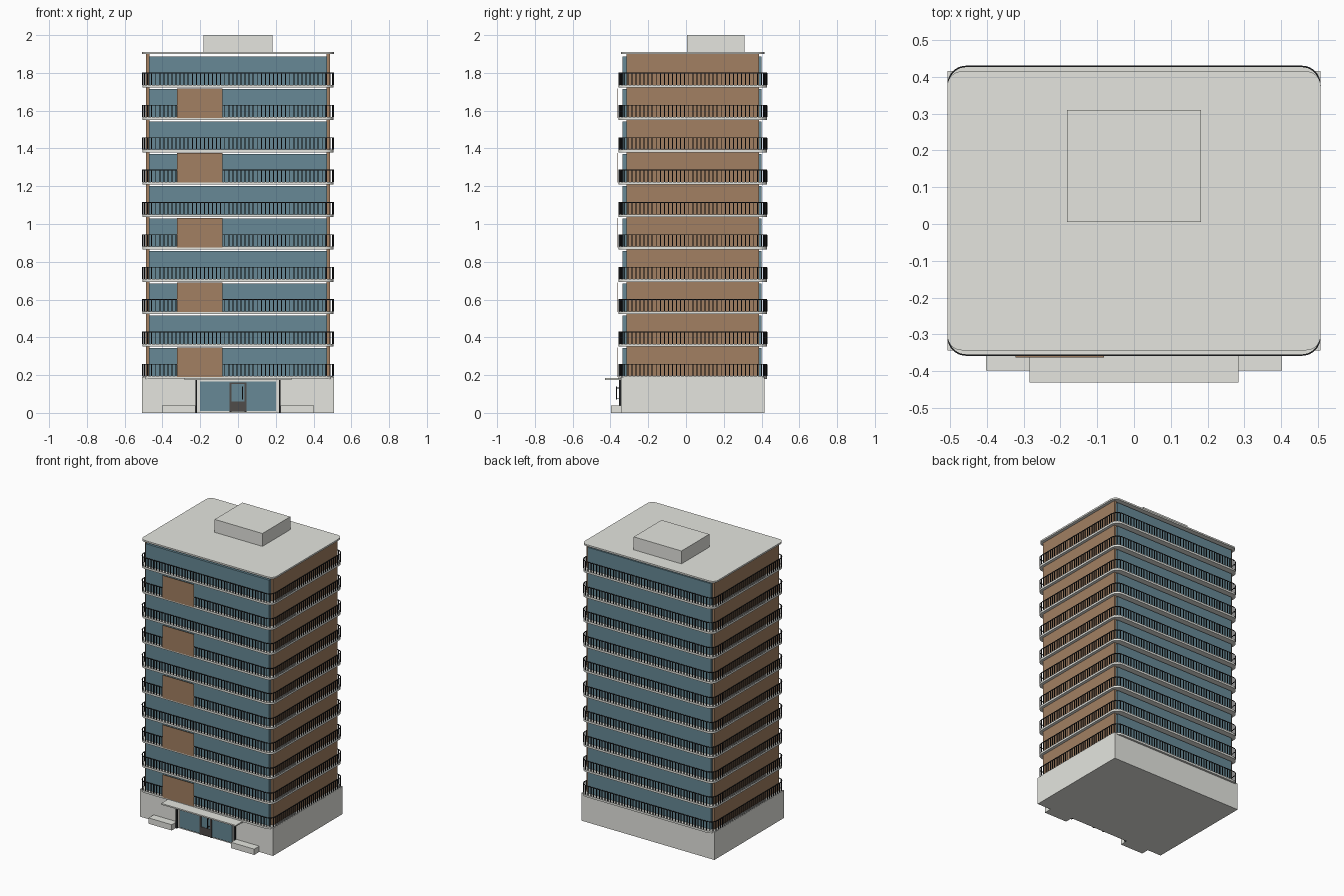
import bpy, bmesh, math
from mathutils import Matrix, Vector

if "Cube" in bpy.data.objects:
    bpy.data.objects.remove(bpy.data.objects["Cube"], do_unlink=True)

FLOORS, STEP, Z0 = 10, 0.1714, 0.188   # storeys, storey height, first slab level
YC = 0.036                              # centre of the tower in depth


def material(name, r, g, b):
    m = bpy.data.materials.new(name)
    m.use_nodes = True
    m.diffuse_color = (r, g, b, 1)
    m.node_tree.nodes["Principled BSDF"].inputs["Base Color"].default_value = (r, g, b, 1)
    return m


CONCRETE = material("pale concrete", 0.78, 0.785, 0.74)
GLASS = material("blue glass", 0.135, 0.25, 0.305)
BROWN = material("brown cladding", 0.36, 0.215, 0.122)
BLACK = material("black metal", 0.017, 0.018, 0.02)
GREY = material("dark grey door", 0.08, 0.072, 0.068)


def finish(name, bm, mat, count=1, step=STEP):
    bmesh.ops.recalc_face_normals(bm, faces=bm.faces)
    me = bpy.data.meshes.new(name)
    bm.to_mesh(me)
    bm.free()
    me.materials.append(mat)
    ob = bpy.data.objects.new(name, me)
    bpy.context.collection.objects.link(ob)
    if count > 1:
        arr = ob.modifiers.new("storeys", "ARRAY")
        arr.count = count
        arr.use_relative_offset = False
        arr.use_constant_offset = True
        arr.constant_offset_displace = (0, 0, step)
    return ob


def add_box(bm, centre, size, angle=0):
    m = (Matrix.Translation(centre) @ Matrix.Rotation(angle, 4, "Z")
         @ Matrix.Diagonal((*size, 1)))
    bmesh.ops.create_cube(bm, size=1, matrix=m)


def box(name, x, y, z, mat, mirror=False, **kw):
    """Box from (low, high) pairs, optionally repeated on the other side."""
    bm = bmesh.new()
    for s in ((1, -1) if mirror else (1,)):
        add_box(bm, (s * sum(x) / 2, sum(y) / 2, sum(z) / 2),
                (x[1] - x[0], y[1] - y[0], z[1] - z[0]))
    return finish(name, bm, mat, **kw)


def rounded(hx, hy, r, seg=8):
    """Rounded rectangle outline, anticlockwise."""
    pts = []
    for q, (sx, sy) in enumerate(((1, 1), (-1, 1), (-1, -1), (1, -1))):
        for i in range(seg + 1):
            a = math.pi / 2 * (q + i / seg)
            pts.append(Vector((sx * (hx - r) + r * math.cos(a),
                               YC + sy * (hy - r) + r * math.sin(a), 0)))
    return pts


def slab(name, outline, z, mat, **kw):
    bm = bmesh.new()
    face = bm.faces.new([bm.verts.new((p.x, p.y, z[0])) for p in outline])
    top = bmesh.ops.extrude_face_region(bm, geom=[face])["geom"]
    bmesh.ops.translate(bm, vec=(0, 0, z[1] - z[0]),
                        verts=[v for v in top if isinstance(v, bmesh.types.BMVert)])
    # close the underside
    bm.faces.new([v for v in bm.verts if v not in top]) if face not in bm.faces else None
    return finish(name, bm, mat, **kw)


def ring_rail(bm, hx, hy, r, width, z):
    """Flat rail following the rounded outline."""
    outer, inner = rounded(hx, hy, r), rounded(hx - width, hy - width, r - width)
    n = len(outer)
    loops = [[bm.verts.new((p.x, p.y, h)) for p in o]
             for o, h in ((outer, z[0]), (outer, z[1]), (inner, z[1]), (inner, z[0]))]
    for k in range(4):
        a, b = loops[k], loops[(k + 1) % 4]
        for i in range(n):
            j = (i + 1) % n
            bm.faces.new((a[i], a[j], b[j], b[i]))


# Ground floor and roof
HX, HY = 0.507, 0.379
box("ground_floor", (-HX, HX), (YC - HY, YC + HY), (0, 0.19), CONCRETE)
slab("roof", rounded(HX, HY, 0.04), (1.9, 1.911), CONCRETE)
box("roof_plant_room", (-0.182, 0.182), (0.006, 0.309), (1.91, 2), CONCRETE)

# Storeys: balcony slabs, glazing and side walls
slab("balcony_slabs", rounded(0.506, 0.393, 0.05), (Z0 - 0.008, Z0 + 0.006), CONCRETE, count=FLOORS)
box("glazing", (-0.471, 0.471), (-0.335, 0.4), (Z0 + 0.005, Z0 + STEP - 0.016), GLASS, count=FLOORS)
box("side_walls", (0.468, 0.486), (-0.315, 0.386), (0.19, 1.9), BROWN, mirror=True)

# Balcony railing: slim handrail and evenly spaced bars
RX, RY, RR = 0.507, 0.394, 0.051
bm = bmesh.new()
ring_rail(bm, RX, RY, RR, 0.004, (Z0 + 0.067, Z0 + 0.071))
path = rounded(RX - 0.002, RY - 0.002, RR - 0.002)
spacing, travel = 0.0215, 0.0
for a, b in zip(path, path[1:] + path[:1]):
    d = b - a
    while travel < d.length:
        p = a + d.normalized() * travel
        add_box(bm, (p.x, p.y, Z0 + 0.037), (0.005, 0.004, 0.062), math.atan2(d.y, d.x))
        travel += spacing
    travel -= d.length
finish("balcony_railings", bm, BLACK, count=FLOORS)

# Brown screens on alternate storeys
box("front_screens", (-0.322, -0.082), (-0.362, -0.359), (Z0 + 0.002, Z0 + STEP - 0.013),
    BROWN, count=FLOORS // 2, step=2 * STEP)

# Entrance
FRONT = YC - HY
box("entrance_glass", (-0.2, 0.2), (FRONT - 0.007, FRONT + 0.01), (0.01, 0.165), GLASS)
box("canopy", (-0.284, 0.284), (-0.43, FRONT + 0.01), (0.175, 0.184), CONCRETE)
box("canopy_posts", (0.216, 0.226), (FRONT - 0.012, FRONT + 0.005), (0, 0.176), BLACK, mirror=True)
box("door_jambs", (0.034, 0.046), (FRONT - 0.012, FRONT), (0.005, 0.162), GREY, mirror=True)
box("door_head", (-0.034, 0.034), (FRONT - 0.012, FRONT), (0.152, 0.162), GREY)
box("door_kick_panel", (-0.034, 0.034), (FRONT - 0.01, FRONT), (0.008, 0.06), GREY)
box("door_handle", (0.022, 0.027), (-0.37, -0.365), (0.07, 0.14), BLACK)
for label, z in (("lower", 0.075), ("upper", 0.13)):
    box(label + "_handle_bracket", (0.022, 0.027), (-0.366, FRONT), (z, z + 0.005), BLACK)
box("planters", (0.226, 0.402), (-0.398, FRONT + 0.01), (0, 0.04), CONCRETE, mirror=True)

# Smooth the rounded corners, keep sharp edges
for name in ("roof", "balcony_slabs"):
    ob = bpy.data.objects[name]
    bpy.ops.object.select_all(action="DESELECT")
    ob.select_set(True)
    bpy.context.view_layer.objects.active = ob
    bpy.ops.object.shade_smooth_by_angle()
